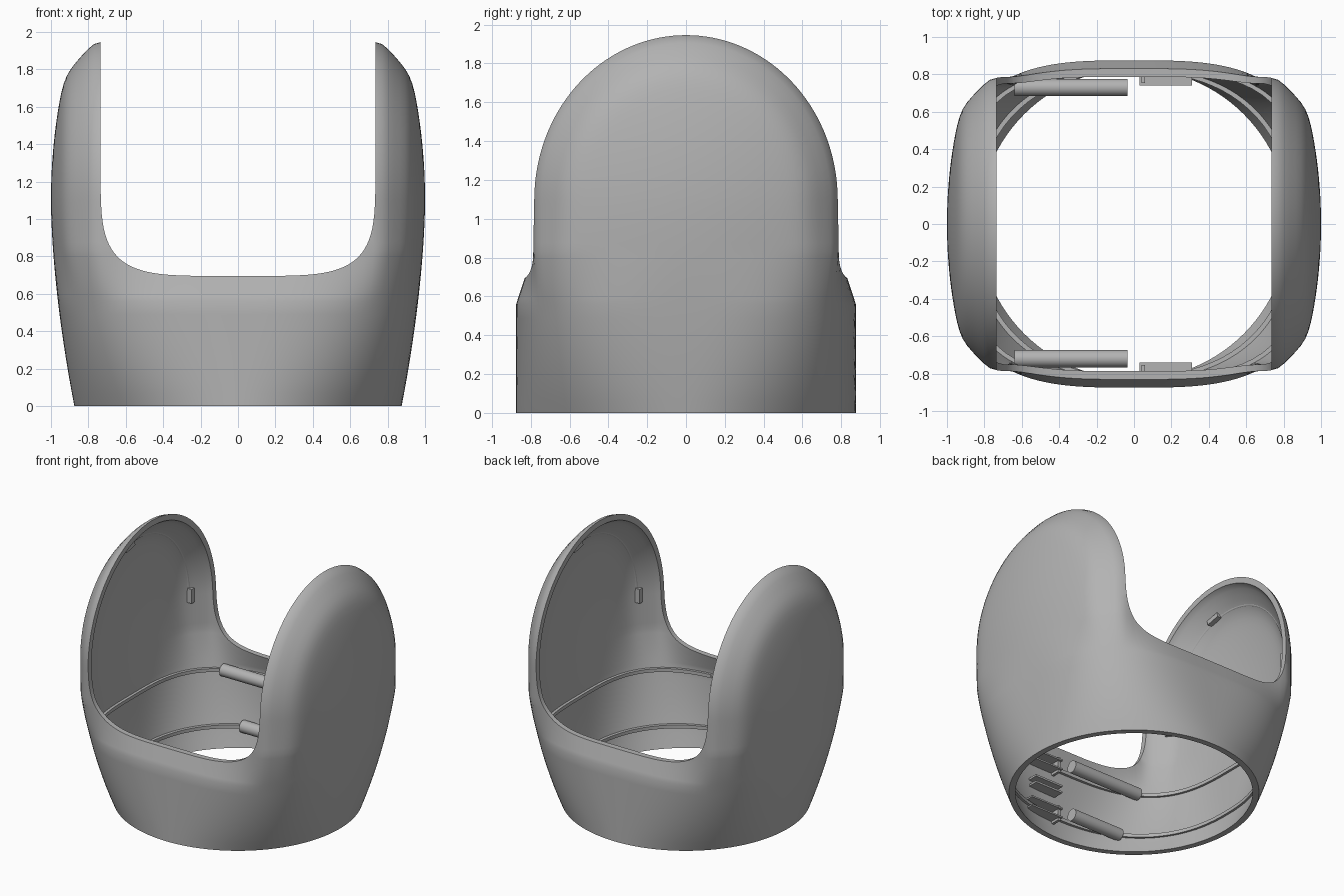
import bpy, bmesh
from math import sin, cos, pi, radians
from mathutils import Matrix

cube = bpy.data.objects.get("Cube")
if cube:
    bpy.data.objects.remove(cube, do_unlink=True)

grey = bpy.data.materials.new("plain_grey")
grey.use_nodes = True
colour = (0.45, 0.45, 0.45, 1)
grey.diffuse_color = colour
grey.node_tree.nodes["Principled BSDF"].inputs["Base Color"].default_value = colour

WALL = 0.045      # shell thickness
EAR_Z = 1.1       # height where the domed ear tops begin
STRETCH = 0.85 / 0.785
N = 160


def add_object(name, bm):
    bmesh.ops.recalc_face_normals(bm, faces=bm.faces)
    mesh = bpy.data.meshes.new(name)
    bm.to_mesh(mesh)
    bm.free()
    mesh.materials.append(grey)
    obj = bpy.data.objects.new(name, mesh)
    bpy.context.collection.objects.link(obj)
    return obj


def smooth(obj, angle=30):
    bpy.ops.object.select_all(action='DESELECT')
    obj.select_set(True)
    bpy.context.view_layer.objects.active = obj
    bpy.ops.object.shade_smooth_by_angle(angle=radians(angle))


def radius(t, z):
    """Plan radius: a round base blending into flat-sided, chamfered ears."""
    c, s = abs(cos(t)), abs(sin(t))
    a = 1 - 0.125 * (1 - z / EAR_Z) ** 1.7
    n = 2 + 1.2 * min(z / 0.56, 1)
    base = ((c / a) ** n + (s / 0.875) ** n) ** (-1 / n)
    dome = ((c / a) ** 2 + (s / 1.63) ** 2) ** 0.5
    p = 60
    ear = (dome ** p + ((c + s) / 1.55) ** p + (s / 0.787) ** p) ** (-1 / p)
    f = min(max((z - 0.56) / 0.27, 0), 1)
    return base * (1 - f) + ear * f


def loft(bm, inset):
    """Rings up the body, then rings folding over the ear tops."""
    rings = []
    angles = [2 * pi * i / N for i in range(N)]
    heights = [0.07 * i for i in range(8)]
    heights += [0.56 + 0.27 * i / 9 for i in range(9)]
    heights += [0.83 + 0.27 * i / 6 for i in range(7)]
    for z in heights:
        rings.append([bm.verts.new(((radius(t, z) - inset) * cos(t),
                                    (radius(t, z) - inset) * sin(t), z)) for t in angles])
    for k in range(1, 37):
        phi = pi / 2 * k / 36
        ring = []
        for t in angles:
            r = radius(t, EAR_Z) - inset
            rho = r * sin(t)
            ring.append(bm.verts.new((r * cos(t), rho * cos(phi),
                                      EAR_Z + abs(rho) * sin(phi) * STRETCH)))
        rings.append(ring)
    for lo, hi in zip(rings, rings[1:]):
        bridge(bm, lo, hi)
    return rings[0]


def bridge(bm, lo, hi):
    n = len(lo)
    for i in range(n):
        j = (i + 1) % n
        bm.faces.new((lo[i], lo[j], hi[j], hi[i]))


# Double-walled shell
bm = bmesh.new()
outer, inner = loft(bm, 0), loft(bm, WALL)
bridge(bm, outer, inner)
bmesh.ops.remove_doubles(bm, verts=bm.verts, dist=1e-5)
shell = add_object("shell", bm)

# U-shaped opening cut from front to back
bm = bmesh.new()
outline = [(0.735, 2.3)]
for i in range(49):
    t = -pi * i / 48
    c, s = cos(t), sin(t)
    e = 2 / 4.6
    outline.append((0.735 * abs(c) ** e * (1 if c > 0 else -1), 1.35 - 0.655 * abs(s) ** e))
outline.append((-0.735, 2.3))
front = [bm.verts.new((x, -1.5, z)) for x, z in outline]
back = [bm.verts.new((x, 1.5, z)) for x, z in outline]
bm.faces.new(front)
bm.faces.new(back)
bridge(bm, front, back)
cutter = add_object("opening_cutter", bm)
cutter.hide_render = True

cut = shell.modifiers.new("opening", 'BOOLEAN')
cut.operation = 'DIFFERENCE'
cut.solver = 'EXACT'
cut.object = cutter
bpy.context.view_layer.objects.active = shell
bpy.ops.object.modifier_apply(modifier=cut.name)
bpy.data.objects.remove(cutter, do_unlink=True)
smooth(shell)


def box(bm, centre, size, turn=0):
    m = Matrix.Translation(centre) @ Matrix.Rotation(turn, 4, 'X') @ Matrix.Diagonal((*size, 1))
    bmesh.ops.create_cube(bm, size=1, matrix=m)


def cylinder(bm, centre, r, length, axis):
    m = Matrix.Translation(centre) @ Matrix.Rotation(pi / 2, 4, axis)
    bmesh.ops.create_cone(bm, cap_ends=True, segments=24, radius1=r, radius2=r,
                          depth=length, matrix=m)


# Inner ribs, with tubes on one side and slotted brackets on the other
for level, z, end in (("lower", 0.15, -0.47), ("upper", 0.54, -0.64)):
    bm = bmesh.new()
    loops = []
    for inset, dz in ((0.02, -0.013), (0.065, -0.013), (0.065, 0.013), (0.02, 0.013)):
        loops.append([bm.verts.new(((radius(t, z) - inset) * cos(t),
                                    (radius(t, z) - inset) * sin(t), z + dz))
                      for t in (2 * pi * i / 96 for i in range(96))])
    for i in range(4):
        bridge(bm, loops[i], loops[(i + 1) % 4])
    smooth(add_object(level + "_rib", bm))

    for side, y in (("front", -0.72), ("back", 0.73)):
        bm = bmesh.new()
        cylinder(bm, ((end - 0.035) / 2, y, z), 0.046, -0.035 - end, 'Y')
        smooth(add_object(f"{side}_{level}_tube", bm))
        bm = bmesh.new()
        s = 1 if y > 0 else -1
        for dz in (-0.035, 0.035):
            box(bm, (0.17, s * 0.785, z + dz), (0.28, 0.09, 0.012))
        box(bm, (0.05, s * 0.79, z), (0.02, 0.07, 0.12))
        add_object(f"{side}_{level}_bracket", bm)

# Middle latch guides
for side, s in (("front", -1), ("back", 1)):
    bm = bmesh.new()
    for z in (0.32, 0.37):
        box(bm, (0.15, s * 0.79, z), (0.24, 0.09, 0.015))
    add_object(side + "_latch_guide", bm)

# Retaining lip and clips inside each ear
for side, s in (("left", 1), ("right", -1)):
    curve = bpy.data.curves.new(side + "_ear_lip", 'CURVE')
    curve.dimensions = '3D'
    curve.bevel_depth = 0.014
    curve.bevel_resolution = 2
    curve.use_fill_caps = True
    spline = curve.splines.new('POLY')
    spline.points.add(48)
    for i, point in enumerate(spline.points):
        phi = pi * i / 48
        point.co = (s * 0.865, 0.63 * cos(phi), EAR_Z + 0.63 * sin(phi) * STRETCH, 1)
    curve.materials.append(grey)
    bpy.context.collection.objects.link(bpy.data.objects.new(side + "_ear_lip", curve))
    bm = bmesh.new()
    for phi in (0, radians(90 + s * -12), pi):
        box(bm, (s * 0.85, 0.63 * cos(phi), EAR_Z + 0.63 * sin(phi) * STRETCH),
            (0.05, 0.035, 0.11), phi)
    add_object(side + "_ear_clips", bm)
